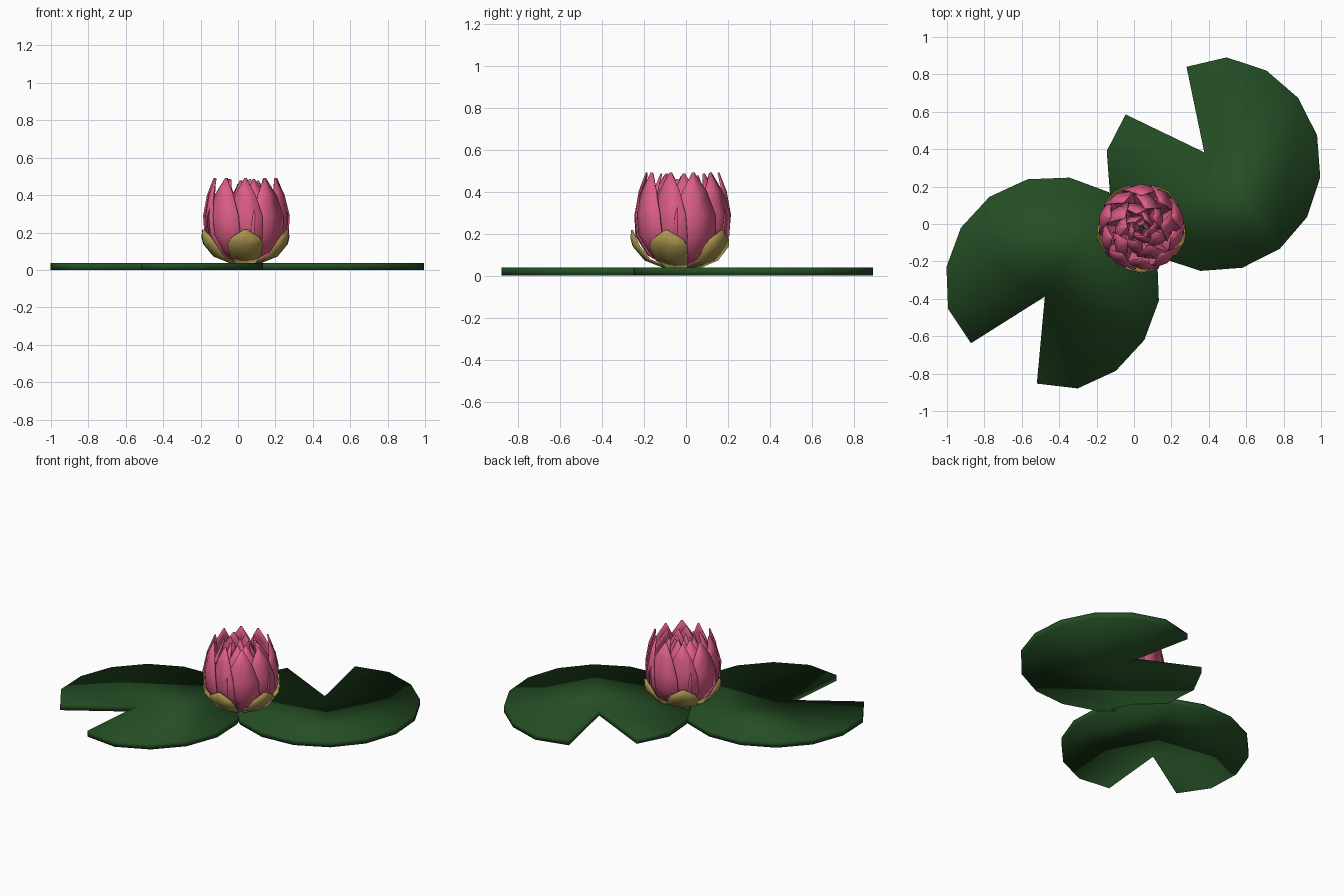
import bpy, bmesh
from math import sin, cos, radians

if "Cube" in bpy.data.objects:
    bpy.data.objects.remove(bpy.data.objects["Cube"])

CX, CY = 0.04, -0.02   # flower axis


def material(name, rgb):
    m = bpy.data.materials.new(name)
    m.diffuse_color = (*rgb, 1)
    m.use_nodes = True
    m.node_tree.nodes["Principled BSDF"].inputs["Base Color"].default_value = m.diffuse_color
    return m


GREEN = material("leaf_green", (0.018, 0.075, 0.018))
PINK = material("petal_pink", (0.72, 0.11, 0.24))
GOLD = material("sepal_gold", (0.40, 0.30, 0.08))


def finish(bm, name, mat, smooth=True):
    bmesh.ops.recalc_face_normals(bm, faces=bm.faces)
    for f in bm.faces:
        f.smooth = smooth
    me = bpy.data.meshes.new(name)
    bm.to_mesh(me)
    bm.free()
    me.materials.append(mat)
    ob = bpy.data.objects.new(name, me)
    bpy.context.collection.objects.link(ob)
    return ob


# 16-sided lily pad: one corner pulled in to make the notch
def lily_pad(name, x, y, notch_deg):
    bm = bmesh.new()
    ring = []
    for k in range(16):
        r = 0.08 if k == 0 else 0.54 if k in (1, 15) else 0.575
        a = radians(notch_deg + 22.5 * k)
        ring.append(bm.verts.new((x + r * cos(a), y + r * sin(a), 0)))
    face = bm.faces.new(ring)
    ext = bmesh.ops.extrude_face_region(bm, geom=[face], use_keep_orig=True)
    for v in ext["geom"]:
        if isinstance(v, bmesh.types.BMVert):
            v.co.z = 0.038
    finish(bm, name, GREEN)


lily_pad("lily_pad_left", -0.435, -0.32, 238.5)
lily_pad("lily_pad_right", 0.425, 0.32, 128)


# Ring of cupped petals; profile rows are (radius, height, half width)
def whorl(name, profile, start, mat, scale=1.0, twist=0.0, count=5, width=1.0, drop=0.0):
    bm = bmesh.new()
    for i in range(count):
        a = radians(start + 360 / count * i)
        rows = []
        for r, z, w in profile:
            row = []
            for s in (-1, 0, 1):
                # edges curl towards the axis, with an optional pinwheel twist
                rad = r * scale - 0.28 * w * width * abs(s) + twist * s * w
                t = s * w * width
                row.append(bm.verts.new((CX + rad * cos(a) - t * sin(a),
                                         CY + rad * sin(a) + t * cos(a),
                                         z - drop * (z - 0.04))))
            rows.append(row)
        for lo, hi in zip(rows, rows[1:]):
            for j in range(2):
                bm.faces.new((lo[j], lo[j + 1], hi[j + 1], hi[j]))
    ob = finish(bm, name, mat)
    sol = ob.modifiers.new("thickness", "SOLIDIFY")
    sol.thickness = 0.008
    sol.offset = 0
    return ob


PETAL = [(0.06, 0.045, 0.04), (0.165, 0.10, 0.08), (0.222, 0.19, 0.105),
         (0.23, 0.29, 0.10), (0.21, 0.40, 0.06), (0.175, 0.49, 0.005)]
INNER = [(0.06, 0.05, 0.04), (0.17, 0.13, 0.08), (0.22, 0.25, 0.10),
         (0.20, 0.36, 0.08), (0.13, 0.485, 0.005)]
SEPAL = [(0.08, 0.038, 0.05), (0.175, 0.075, 0.08), (0.23, 0.14, 0.095),
         (0.24, 0.175, 0.075), (0.238, 0.217, 0.006)]

whorl("sepals", SEPAL, -90, GOLD)
whorl("outer_petals", PETAL, -54, PINK)
whorl("second_petals", PETAL, -90, PINK, scale=0.96, width=0.9, twist=0.2)
whorl("third_petals", INNER, -66, PINK, scale=0.82, width=0.85, twist=0.3)
whorl("fourth_petals", INNER, -36, PINK, scale=0.62, width=0.75, twist=0.3, drop=0.02)
whorl("heart_petals", INNER, -80, PINK, scale=0.36, width=0.6, twist=0.3, drop=0.06)
